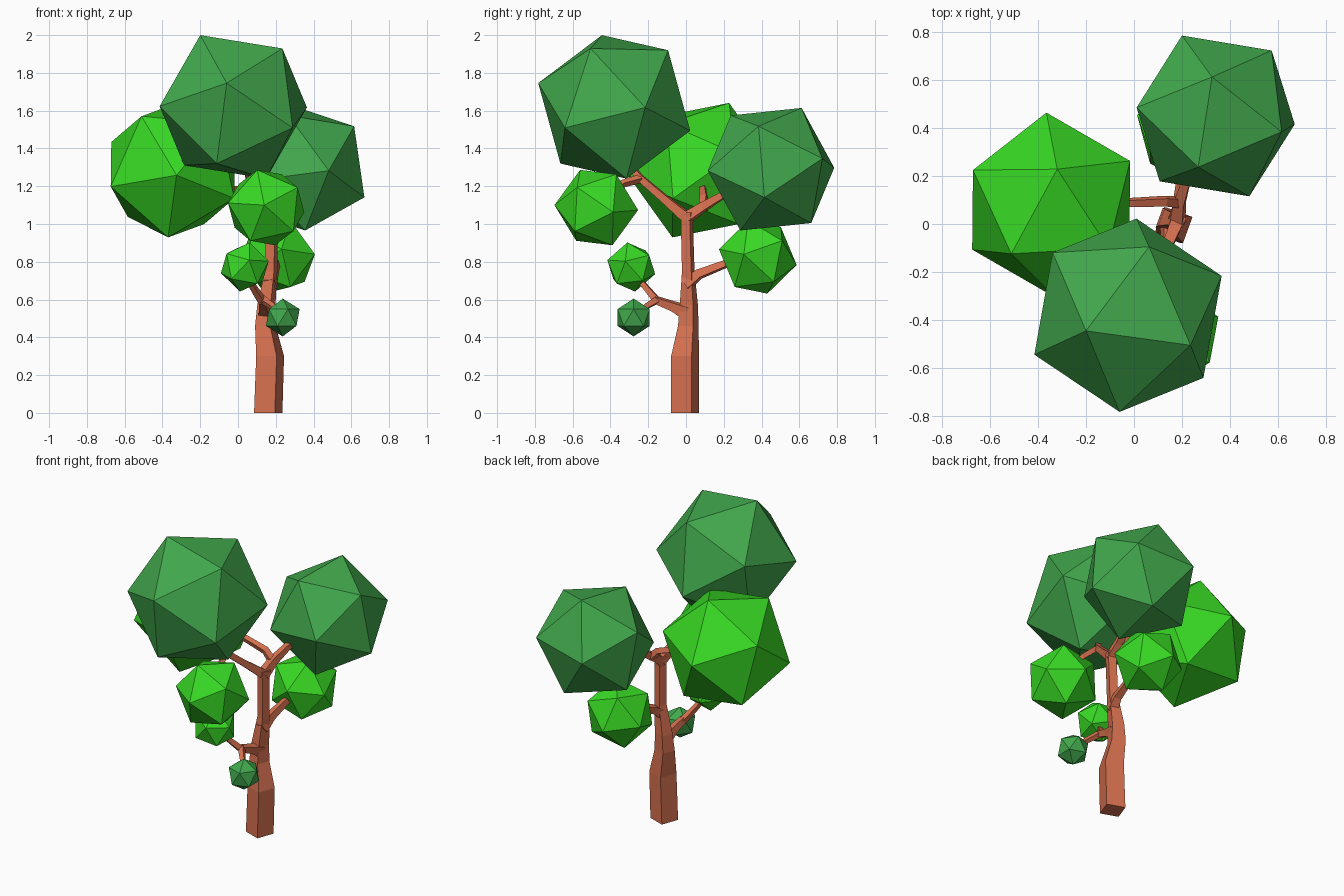
import bpy, bmesh, math
from mathutils import Vector, Matrix

cube = bpy.data.objects.get("Cube")
if cube:
    bpy.data.objects.remove(cube, do_unlink=True)


def material(name, rgb):
    m = bpy.data.materials.new(name)
    m.use_nodes = True
    m.diffuse_color = (*rgb, 1)
    bsdf = next(n for n in m.node_tree.nodes if n.type == 'BSDF_PRINCIPLED')
    bsdf.inputs["Base Color"].default_value = (*rgb, 1)
    return m


BARK = material("bark brown", (0.68, 0.165, 0.08))
BRIGHT = material("bright green", (0.04, 0.70, 0.018))
DARK = material("dark green", (0.053, 0.39, 0.072))


def finish(bm, name, mat):
    bmesh.ops.recalc_face_normals(bm, faces=bm.faces)
    mesh = bpy.data.meshes.new(name)
    bm.to_mesh(mesh)
    bm.free()
    mesh.materials.append(mat)
    ob = bpy.data.objects.new(name, mesh)
    bpy.context.scene.collection.objects.link(ob)
    return ob


def frame(a, b):
    """Orthonormal basis with z along a and x leaning towards b."""
    z = a.normalized()
    x = (b - z * b.dot(z)).normalized()
    return Matrix((x, z.cross(x), z)).transposed()


def foliage(name, mat, centre, radius, tip, side):
    """Icosahedron turned so that two neighbouring corners point at tip and side."""
    bm = bmesh.new()
    bmesh.ops.create_icosphere(bm, subdivisions=1, radius=radius)
    bm.verts.ensure_lookup_table()
    v = bm.verts[0]
    near = v.link_edges[0].other_vert(v)
    turn = frame(Vector(tip), Vector(side)) @ frame(v.co, near.co).transposed()
    bm.transform(Matrix.Translation(centre) @ turn.to_4x4())
    finish(bm, name, mat)


def limb(name, points, level=False):
    """Square tube through (x, y, z, width) points."""
    bm = bmesh.new()
    up = Vector((0, 0, 1))
    pos = [Vector(p[:3]) for p in points]
    rings = []
    for i, p in enumerate(points):
        along = pos[min(i + 1, len(pos) - 1)] - pos[max(i - 1, 0)]
        turn = up.rotation_difference(up if level else along)
        ring = []
        for k in range(4):
            ang = math.radians(25 + 90 * k)
            r = p[3] / math.sqrt(2)
            corner = Vector((r * math.cos(ang), r * math.sin(ang), 0))
            ring.append(bm.verts.new(pos[i] + turn @ corner))
        rings.append(ring)
    for a, b in zip(rings, rings[1:]):
        for k in range(4):
            n = (k + 1) % 4
            bm.faces.new((a[k], a[n], b[n], b[k]))
    bm.faces.new(rings[0][::-1])
    bm.faces.new(rings[-1])
    finish(bm, name, BARK)


# Trunk
limb("trunk", [(0.16, -0.005, 0, 0.117), (0.17, -0.005, 0.3, 0.115),
               (0.145, 0.012, 0.46, 0.085), (0.15, 0.015, 0.57, 0.075),
               (0.175, 0.012, 0.75, 0.052), (0.18, 0.005, 1.0, 0.05),
               (0.18, 0.008, 1.06, 0.058)], level=True)

# Branches
limb("front_upper_branch", [(0.18, 0.01, 1.03, 0.055), (0.13, -0.11, 1.13, 0.04),
                            (0.07, -0.25, 1.25, 0.035), (0.03, -0.3, 1.32, 0.03)])
limb("front_upper_twig", [(0.08, -0.24, 1.24, 0.033), (0.11, -0.33, 1.215, 0.03),
                          (0.13, -0.4, 1.18, 0.025)])
limb("back_upper_branch", [(0.18, 0, 1.03, 0.055), (0.19, 0.09, 1.09, 0.045),
                           (0.22, 0.19, 1.15, 0.035), (0.27, 0.3, 1.2, 0.03)])
limb("right_upper_branch", [(0.19, 0.09, 1.08, 0.04), (0.13, 0.095, 1.14, 0.035),
                            (0, 0.09, 1.18, 0.03), (-0.12, 0.09, 1.2, 0.028)])
limb("back_lower_branch", [(0.17, 0, 0.68, 0.06), (0.185, 0.07, 0.735, 0.045),
                           (0.2, 0.2, 0.785, 0.035), (0.21, 0.3, 0.81, 0.03)])
limb("front_lower_branch", [(0.15, 0.01, 0.53, 0.07), (0.14, -0.07, 0.565, 0.045),
                            (0.13, -0.165, 0.6, 0.035)])
limb("front_lower_twig", [(0.13, -0.15, 0.59, 0.036), (0.09, -0.2, 0.65, 0.03),
                          (0.05, -0.26, 0.72, 0.025)])
limb("front_lowest_twig", [(0.13, -0.15, 0.6, 0.034), (0.18, -0.21, 0.565, 0.027),
                           (0.23, -0.26, 0.52, 0.022)])

# Foliage: centre, radius and the directions of two neighbouring corners
foliage("front_top_foliage", DARK, (-0.025, -0.38, 1.62), 0.423,
        (-0.175, -0.065, 0.38), (0.26, -0.125, 0.31))
foliage("back_top_foliage", DARK, (0.34, 0.45, 1.29), 0.363,
        (-0.015, 0.16, 0.32), (-0.14, 0.335, 0.01))
foliage("right_top_foliage", BRIGHT, (-0.345, 0.078, 1.285), 0.387,
        (0.025, 0.15, 0.355), (-0.02, 0.387, 0.026))
foliage("front_middle_foliage", BRIGHT, (0.149, -0.475, 1.087), 0.222,
        (-0.047, -0.085, 0.198), (-0.2, -0.09, 0.03))
foliage("back_middle_foliage", BRIGHT, (0.21, 0.38, 0.825), 0.211,
        (0.2, -0.075, 0.015), (0.067, -0.05, 0.19))
foliage("front_small_foliage", BRIGHT, (0.036, -0.29, 0.772), 0.134,
        (0.025, -0.02, 0.125), (0.13, -0.03, 0.02))
foliage("front_lowest_foliage", DARK, (0.237, -0.277, 0.505), 0.1,
        (0, 0, 1), (1, 0, 0.5))
